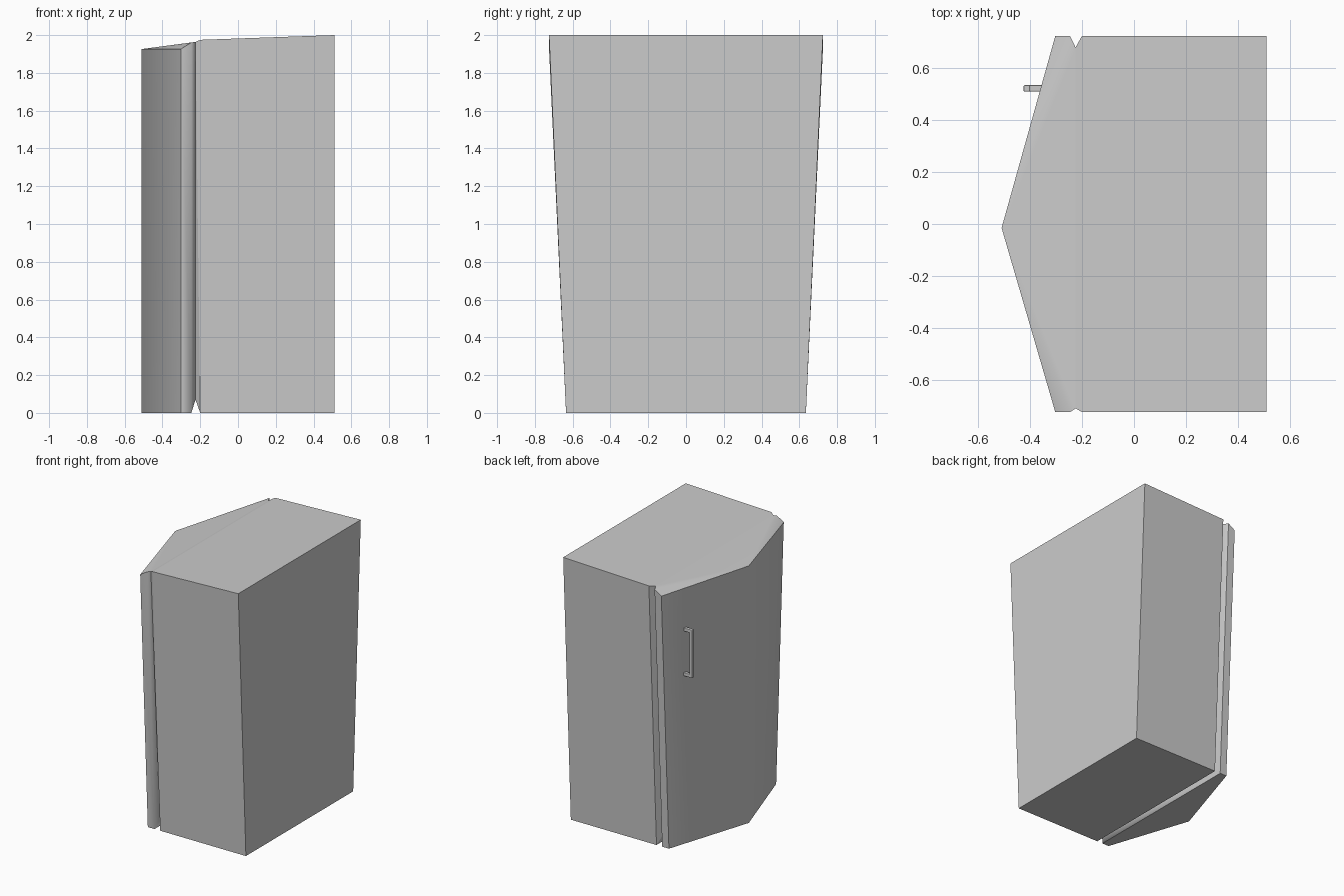
import bpy
import bmesh
import math
from mathutils import Vector

if "Cube" in bpy.data.objects:
    bpy.data.objects.remove(bpy.data.objects["Cube"], do_unlink=True)


def make_material(name, rgb):
    mat = bpy.data.materials.new(name)
    mat.use_nodes = True
    mat.diffuse_color = (*rgb, 1)
    mat.node_tree.nodes["Principled BSDF"].inputs["Base Color"].default_value = (*rgb, 1)
    return mat


grey = make_material("light grey", (0.6, 0.6, 0.6))


def finish(name, bm, angle=None):
    mesh = bpy.data.meshes.new(name)
    bmesh.ops.recalc_face_normals(bm, faces=bm.faces)
    bm.to_mesh(mesh)
    bm.free()
    obj = bpy.data.objects.new(name, mesh)
    bpy.context.collection.objects.link(obj)
    mesh.materials.append(grey)
    if angle:
        bpy.ops.object.select_all(action="DESELECT")
        obj.select_set(True)
        bpy.context.view_layer.objects.active = obj
        bpy.ops.object.shade_smooth_by_angle(angle=math.radians(angle))
    return obj


def hull(name, points, angle=None):
    bm = bmesh.new()
    for p in points:
        bm.verts.new(p)
    bmesh.ops.convex_hull(bm, input=bm.verts)
    bmesh.ops.dissolve_limit(bm, angle_limit=0.002, verts=bm.verts, edges=bm.edges)
    return finish(name, bm, angle)


BOTTOM, TOP = 0.635, 0.725


def tapered(x, top):
    # Four corners of a cross-section that widens upward
    return [Vector((x, s * y, z)) for s in (-1, 1) for y, z in ((BOTTOM, 0), (TOP, top))]


# Seam: the inner line of the V groove where cabinet and door meet
seam_x = -0.225
seam = [Vector((seam_x, y, z)) for y, z in
        ((-0.60, 0.07), (0.59, 0.07), (-0.71, 1.964), (0.68, 1.964))]

# Cabinet with a gently sloping top
hull("cabinet", tapered(0.51, 2.0) + tapered(-0.20, 1.975) + seam)

# Door with a pointed front and a sloping top
ridge = [Vector((-0.51, -0.015, z)) for z in (0, 1.926)]
hull("door", tapered(-0.247, 1.961) + tapered(-0.303, 1.926) + ridge + seam, 40)


# Handle: an upright bar on two standoffs
def box(bm, lo, hi):
    lo, hi = Vector(lo), Vector(hi)
    verts = bmesh.ops.create_cube(bm, size=1)["verts"]
    for v in verts:
        v.co = (lo + hi) / 2 + v.co * (hi - lo)


bm = bmesh.new()
low, high, thick = 1.27, 1.63, 0.025
box(bm, (-0.425, 0.51, low), (-0.40, 0.535, high))
for z in (low, high - thick):
    box(bm, (-0.405, 0.51, z), (-0.33, 0.535, z + thick))
handle = finish("door_handle", bm)
bevel = handle.modifiers.new("soft edges", "BEVEL")
bevel.width = 0.004
bevel.segments = 2
